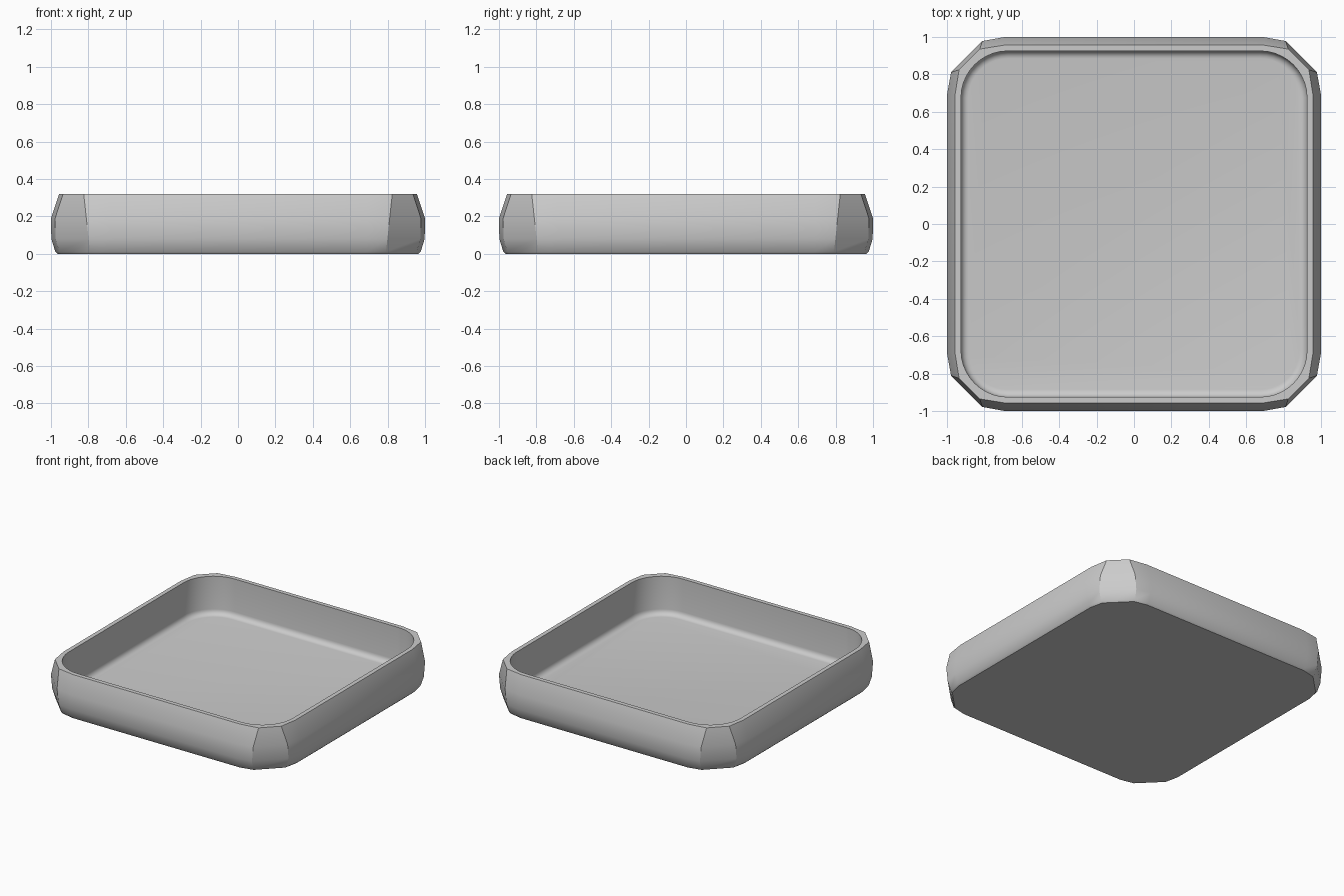
import bpy, bmesh
from math import radians, sin, cos, pi

cube = bpy.data.objects.get("Cube")
if cube:
    bpy.data.objects.remove(cube, do_unlink=True)

HEIGHT = 0.32
FLOOR = 0.035
FILLET = 0.04
INNER = 0.925
CORNER = 0.25


def material(name, colour):
    mat = bpy.data.materials.new(name)
    mat.use_nodes = True
    mat.diffuse_color = colour
    mat.node_tree.nodes["Principled BSDF"].inputs["Base Color"].default_value = colour
    return mat


def four_corners(points):
    """Repeat one corner's points around the square by quarter turns."""
    ring = []
    for _ in range(4):
        ring += points
        points = [(-y, x) for x, y in points]
    return ring


def faceted_ring(half, z):
    """Square with flat cut corners and slim transition facets."""
    cut = 0.79 + 0.035 * z / HEIGHT
    edge = half - 0.022
    return four_corners([(half, 0.69), (edge, cut), (cut, edge), (0.69, half)])


def rounded_ring(inset, steps=10):
    """Rounded square shrunk by an inset."""
    centre, radius = INNER - CORNER, CORNER - inset
    angles = [pi / 2 * i / steps for i in range(steps + 1)]
    return four_corners([(centre + radius * cos(a), centre + radius * sin(a)) for a in angles])


def add_ring(bm, points, z):
    return [bm.verts.new((x, y, z)) for x, y in points]


def skin(bm, rings):
    for low, high in zip(rings, rings[1:]):
        for i in range(len(low)):
            j = (i + 1) % len(low)
            bm.faces.new((low[i], low[j], high[j], high[i]))


def loop_edges(bm, ring):
    return [bm.edges.get((ring[i - 1], ring[i])) for i in range(len(ring))]


bm = bmesh.new()

# Outer wall, bulging slightly and drawn in towards the rim
profile = [(0.965, 0), (0.977, 0.012), (0.998, 0.08), (1.0, 0.19), (0.957, HEIGHT)]
outer = [add_ring(bm, faceted_ring(h, z), z) for h, z in profile]
skin(bm, outer)
bm.faces.new(outer[0][::-1])

# Inner wall with a rounded fillet down to the floor
inner = [add_ring(bm, rounded_ring(0), HEIGHT)]
for i in range(6):
    a = pi / 2 * i / 5
    inner.append(add_ring(bm, rounded_ring(FILLET * (1 - cos(a))),
                          FLOOR + FILLET * (1 - sin(a))))
skin(bm, inner)
bm.faces.new(inner[-1])

# Flat rim joining the two walls
bmesh.ops.bridge_loops(bm, edges=loop_edges(bm, outer[-1]) + loop_edges(bm, inner[0]))
bmesh.ops.recalc_face_normals(bm, faces=bm.faces)

mesh = bpy.data.meshes.new("tray")
bm.to_mesh(mesh)
bm.free()
tray = bpy.data.objects.new("tray", mesh)
bpy.context.collection.objects.link(tray)
mesh.materials.append(material("light_grey", (0.6, 0.6, 0.6, 1)))

bpy.context.view_layer.objects.active = tray
tray.select_set(True)
bpy.ops.object.shade_smooth_by_angle(angle=radians(28))
